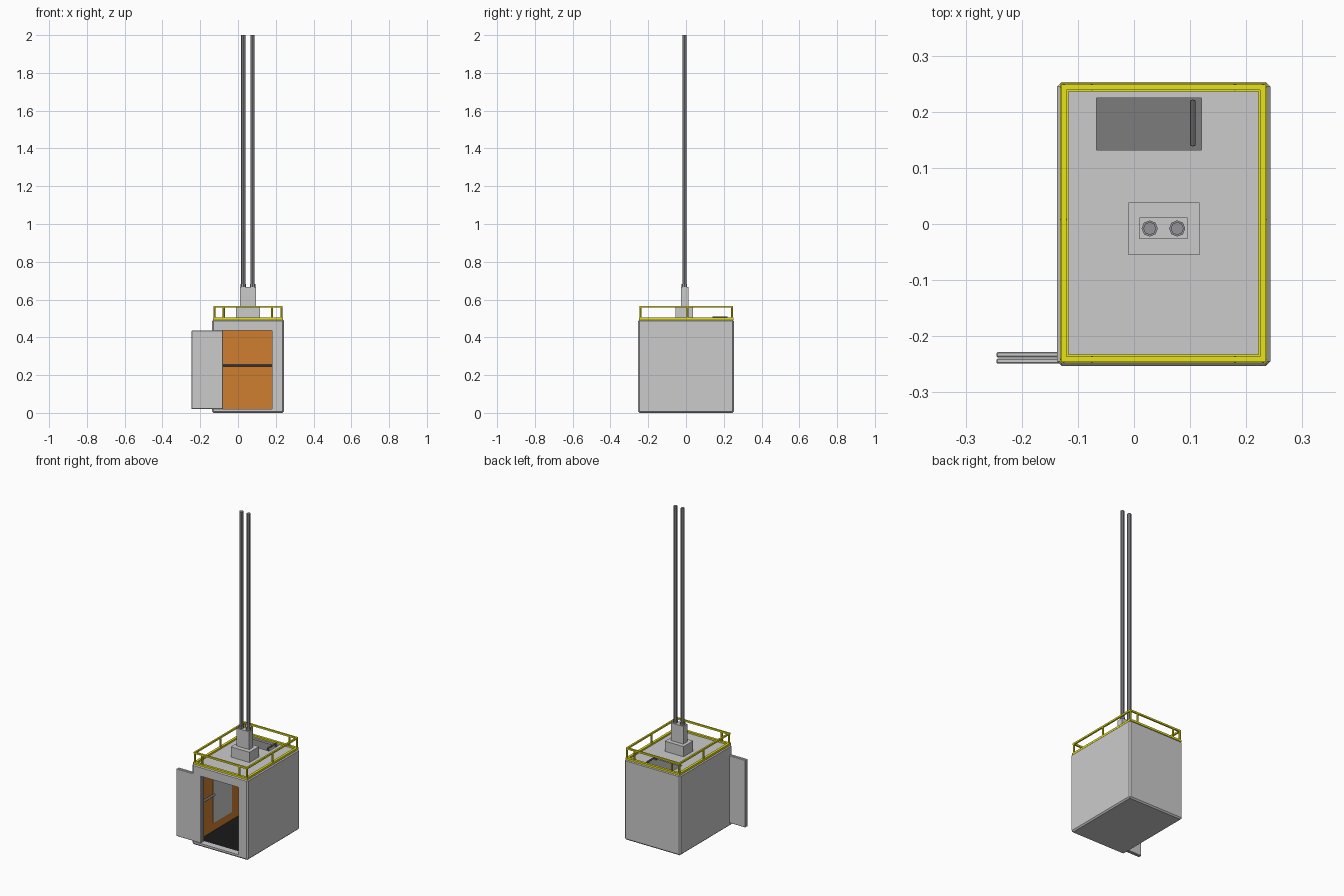
import bpy, math

if "Cube" in bpy.data.objects:
    bpy.data.objects.remove(bpy.data.objects["Cube"])

def material(name, rgb):
    m = bpy.data.materials.new(name)
    m.diffuse_color = (*rgb, 1)
    m.use_nodes = True
    m.node_tree.nodes["Principled BSDF"].inputs["Base Color"].default_value = m.diffuse_color
    return m

WOOD = material("wood", (0.62, 0.21, 0.03))
YELLOW = material("yellow_paint", (0.8, 0.76, 0.01))
BLACK = material("black_floor", (0.01, 0.01, 0.01))
DARK = material("dark_steel", (0.2, 0.2, 0.2))
CABLE = material("cable_steel", (0.3, 0.3, 0.32))

def box(name, x0, x1, y0, y1, z0, z1, mat=None, bevel=0):
    bpy.ops.mesh.primitive_cube_add(size=1)
    o = bpy.context.object
    o.name = name
    for v in o.data.vertices:
        v.co.x = x1 if v.co.x > 0 else x0
        v.co.y = y1 if v.co.y > 0 else y0
        v.co.z = z1 if v.co.z > 0 else z0
    if mat:
        o.data.materials.append(mat)
    if bevel:
        m = o.modifiers.new("chamfer", 'BEVEL')
        m.width, m.segments = bevel, 1
    return o

def rod(name, p, length, r, axis='Z', mat=None, sides=8):
    rot = {'X': (0, math.pi / 2, 0), 'Y': (math.pi / 2, 0, 0), 'Z': (0, 0, 0)}[axis]
    bpy.ops.mesh.primitive_cylinder_add(vertices=sides, radius=r, depth=length, location=p, rotation=rot)
    o = bpy.context.object
    o.name = name
    if mat:
        o.data.materials.append(mat)
    return o

# Cabin shell, hollowed, with doorway, sliding door pocket and hatch opening cut out
shell = box("cabin_shell", -0.137, 0.243, -0.253, 0.253, 0.0, 0.495, bevel=0.008)
cutters = [
    box("room_cutter", -0.122, 0.228, -0.215, 0.238, 0.012, 0.475),
    box("doorway_cutter", -0.08, 0.18, -0.3, -0.2, 0.02, 0.435),
    box("pocket_cutter", -0.3, 0.0, -0.3, -0.227, 0.02, 0.435),
    box("hatch_cutter", -0.067, 0.12, 0.132, 0.225, 0.46, 0.6),
]
for c in cutters:
    m = shell.modifiers.new("cut", 'BOOLEAN')
    m.operation, m.solver, m.object = 'DIFFERENCE', 'EXACT', c
    c.hide_render = True
    c.hide_set(True)

# Interior lining, floor and wall mirror
box("left_lining", -0.123, -0.115, -0.215, 0.238, 0.012, 0.475, WOOD)
box("right_lining", 0.221, 0.229, -0.215, 0.238, 0.012, 0.475, WOOD)
box("back_lining", -0.115, 0.221, 0.231, 0.239, 0.012, 0.475, WOOD)
box("floor", -0.115, 0.221, -0.215, 0.231, 0.01, 0.02, BLACK)
box("mirror", -0.116, -0.112, -0.08, 0.1, 0.07, 0.42)

# Handrails
rod("back_handrail", (0.053, 0.213, 0.253), 0.32, 0.007, 'X', DARK)
for x in (-0.04, 0.15):
    rod("handrail_bracket", (x, 0.222, 0.253), 0.02, 0.004, 'Y', DARK)
rod("right_handrail", (0.203, 0.01, 0.253), 0.4, 0.007, 'Y')
rod("left_front_handrail", (-0.097, -0.145, 0.253), 0.11, 0.007, 'Y')
rod("left_back_handrail", (-0.097, 0.16, 0.253), 0.1, 0.007, 'Y')

# Two sliding door panels, parked open on the left
box("outer_door_panel", -0.245, -0.08, -0.249, -0.2395, 0.02, 0.435, bevel=0.002)
box("inner_door_panel", -0.245, -0.08, -0.2375, -0.228, 0.02, 0.435, bevel=0.002)

# Roof hatch and its handle
box("hatch_lid", -0.067, 0.12, 0.132, 0.225, 0.474, 0.486, DARK)
rod("hatch_handle", (0.105, 0.18, 0.505), 0.08, 0.005, 'Y', DARK)
for y in (0.143, 0.217):
    rod("handle_leg", (0.105, y, 0.495), 0.022, 0.005, 'Z', DARK)

# Yellow roof railing: bottom and top frames plus posts
X0, X1, Y0, Y1 = -0.132, 0.237, -0.248, 0.251
def frame(name, inset, w, z0, z1):
    a, b, c, d = X0 + inset, X1 - inset, Y0 + inset, Y1 - inset
    box(name + "_front", a, b, c, c + w, z0, z1, YELLOW)
    box(name + "_back", a, b, d - w, d, z0, z1, YELLOW)
    box(name + "_left", a, a + w, c + w, d - w, z0, z1, YELLOW)
    box(name + "_right", b - w, b, c + w, d - w, z0, z1, YELLOW)

frame("railing_base", 0, 0.015, 0.493, 0.505)
frame("railing_top", 0.002, 0.01, 0.557, 0.567)
xl, xr, yf, yb = X0 + 0.007, X1 - 0.007, Y0 + 0.007, Y1 - 0.007
posts = [(x, y) for x in (xl, -0.075, 0.18, xr) for y in (yf, yb)] + [(xl, 0.008), (xr, 0.008)]
for x, y in posts:
    rod("railing_post", (x, y, 0.531), 0.056, 0.006, 'Z', YELLOW)

# Cable mount and hoist cables
box("mount_base", -0.01, 0.117, -0.055, 0.038, 0.493, 0.558)
box("mount_top", 0.01, 0.095, -0.027, 0.012, 0.558, 0.667)
for x in (0.028, 0.077):
    rod("cable_collar", (x, -0.008, 0.674), 0.016, 0.0145, 'Z', CABLE)
    rod("hoist_cable", (x, -0.008, 1.333), 1.334, 0.0115, 'Z', CABLE)
